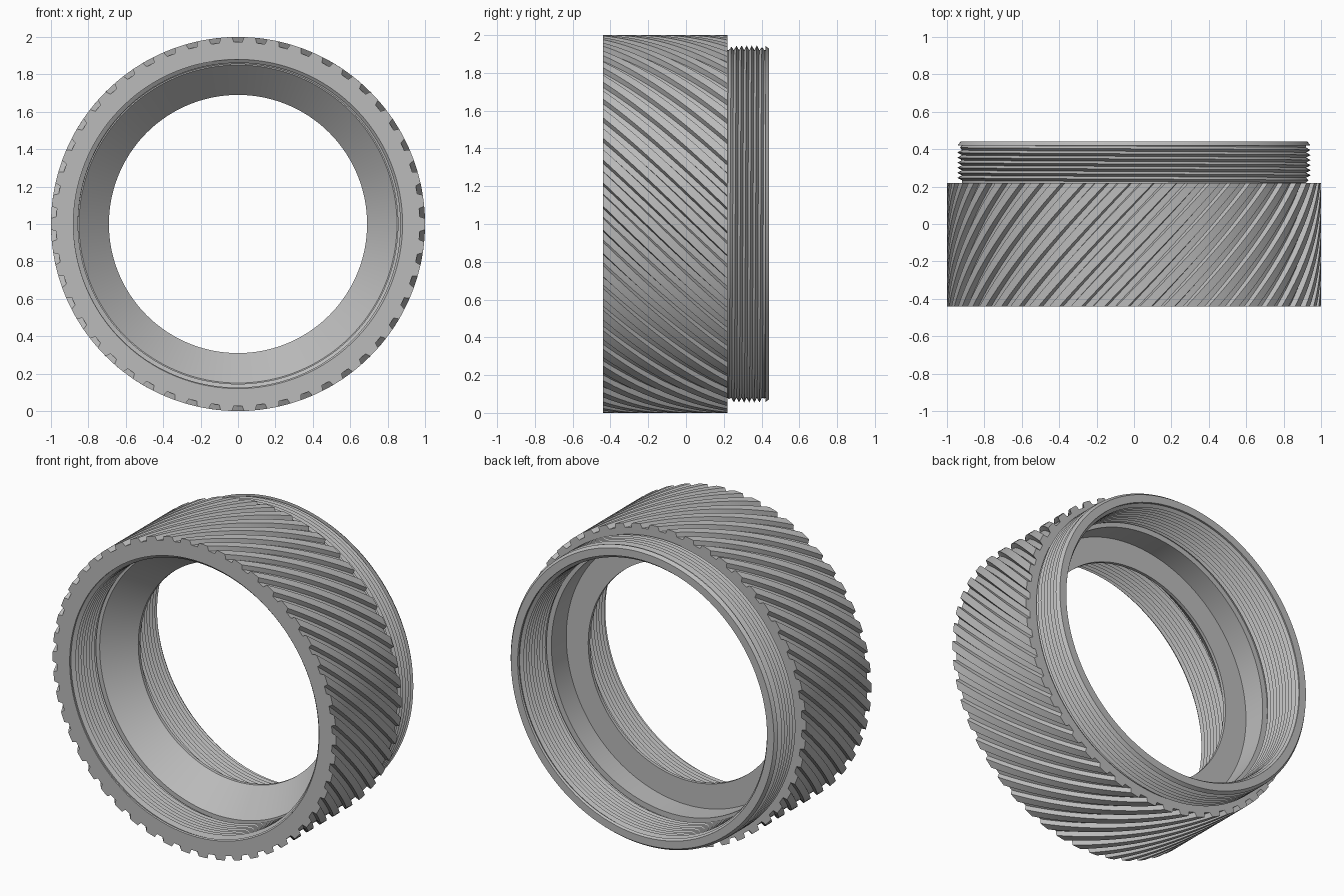
import bpy, bmesh
from math import sin, cos, pi, floor

if "Cube" in bpy.data.objects:
    bpy.data.objects.remove(bpy.data.objects["Cube"])

FRONT, STEP, BACK = -0.44, 0.22, 0.44   # positions along the axis
GROOVES, TWIST = 50, 0.64               # helical grip grooves
PITCH = 0.027                           # thread pitch
COLS = 300

metal = bpy.data.materials.new("grey metal")
metal.use_nodes = True
GREY = (0.5, 0.5, 0.5, 1)
metal.diffuse_color = GREY
metal.node_tree.nodes["Principled BSDF"].inputs["Base Color"].default_value = GREY


def sweep(name, point, rows):
    """Grid around the y axis; point(i, j) gives radius, angle, y."""
    bm = bmesh.new()
    grid = []
    for i in range(COLS + 1):
        column = []
        for j in range(rows):
            r, a, y = point(i, j)
            column.append(bm.verts.new((r * cos(a), y, 1 + r * sin(a))))
        grid.append(column)
    for a, b in zip(grid, grid[1:]):
        for j in range(rows - 1):
            bm.faces.new((a[j], a[j + 1], b[j + 1], b[j]))
    bmesh.ops.remove_doubles(bm, verts=bm.verts, dist=1e-5)
    mesh = bpy.data.meshes.new(name)
    bm.to_mesh(mesh)
    bm.free()
    mesh.materials.append(metal)
    obj = bpy.data.objects.new(name, mesh)
    bpy.context.collection.objects.link(obj)
    bpy.ops.object.select_all(action="DESELECT")
    obj.select_set(True)
    bpy.context.view_layer.objects.active = obj
    bpy.ops.object.shade_smooth_by_angle(angle=pi / 7)
    return obj


def lathe(name, profile):
    sweep(name, lambda i, j: (profile[j][0], 2 * pi * i / COLS, profile[j][1]), len(profile))


def thread(name, start, end, root, crest):
    """Helical V thread that fades into the root radius at both ends."""
    low, high = min(start, end), max(start, end)
    rows = 2 * int((high - low) / PITCH) + 8

    def point(i, j):
        k = j if end > start else rows - 1 - j
        turn = i / COLS
        raw = low + PITCH * (k / 2 - 1.5 + turn)
        y = min(max(raw, low), high)
        phase = (y - low) / PITCH - turn
        phase -= floor(phase)
        wave = 1 - abs(2 * phase - 1)
        fade = min(1, (y - low) / PITCH, (high - y) / PITCH)
        return root + (crest - root) * wave * fade, 2 * pi * turn, y

    sweep(name, point, rows)


# Knurled sleeve: one groove profile, twisted along the axis, with end faces
TOOTH = [(0, 0.972), (0.18, 0.972), (0.26, 1), (0.5, 1), (0.74, 1), (0.82, 0.972)]
STEPS = 20


def sleeve_point(i, j):
    tooth, part = divmod(i, len(TOOTH))
    offset, r = TOOTH[part]
    t = min(max(j - 1, 0), STEPS) / STEPS
    angle = pi / 2 + 2 * pi * (tooth + offset) / GROOVES - TWIST * t
    if j == 0:
        r = 0.88
    elif j == STEPS + 2:
        r = 0.92
    return r, angle, FRONT + (STEP - FRONT) * t


sweep("knurled_sleeve", sleeve_point, STEPS + 3)

# Male thread and back rim
thread("male_thread", STEP, 0.42, 0.92, 0.945)
lathe("back_rim", [(0.92, 0.42), (0.943, 0.42), (0.928, BACK), (0.88, BACK)])

# Back bore: female thread, smooth relief, flat shoulder, then the front cone
thread("back_female_thread", BACK, 0.15, 0.88, 0.86)
lathe("centre_shoulder_and_cone", [
    (0.88, 0.15), (0.845, 0.15), (0.845, 0), (0.69, 0),
    (0.69, -0.02), (0.85, -0.18), (0.88, -0.18)])
thread("front_female_thread", -0.18, FRONT, 0.88, 0.855)
